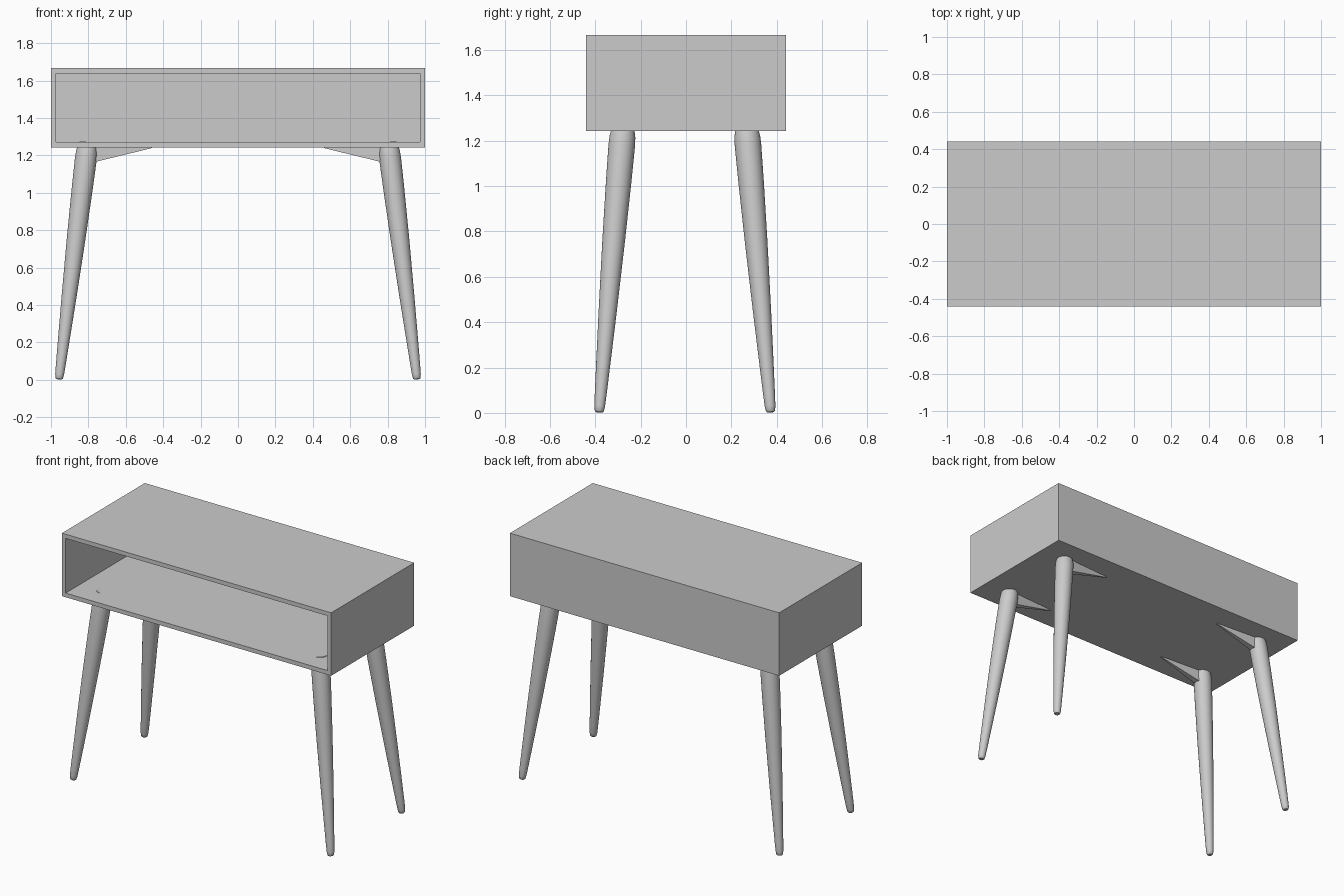
import bpy, bmesh, math
from mathutils import Vector

if "Cube" in bpy.data.objects:
    bpy.data.objects.remove(bpy.data.objects["Cube"])


def make_object(name, bm, y_offset=0.0):
    bmesh.ops.recalc_face_normals(bm, faces=bm.faces)
    mesh = bpy.data.meshes.new(name)
    bm.to_mesh(mesh)
    bm.free()
    obj = bpy.data.objects.new(name, mesh)
    obj.location.y = y_offset
    bpy.context.collection.objects.link(obj)
    return obj


def mirror_four(obj):
    mod = obj.modifiers.new("four_corners", 'MIRROR')
    mod.use_axis = (True, True, False)
    mod.use_clip = False
    mod.use_mirror_merge = False


# Open-fronted box body: inset the front face and push it in to hollow the box
WALL, Z0, Z1, HALF_Y = 0.028, 1.243, 1.666, 0.44
bm = bmesh.new()
bmesh.ops.create_cube(bm, size=1)
for v in bm.verts:
    v.co = Vector((v.co.x * 2, v.co.y * 2 * HALF_Y, (Z0 + Z1) / 2 + v.co.z * (Z1 - Z0)))
bm.normal_update()
front = min(bm.faces, key=lambda f: f.calc_center_median().y)
bmesh.ops.inset_individual(bm, faces=[front], thickness=WALL, use_even_offset=True)
pushed = bmesh.ops.extrude_discrete_faces(bm, faces=[front])["faces"][0]
for v in pushed.verts:
    v.co.y = HALF_Y - WALL
make_object("desk_box", bm)

# Splayed, tapered round legs: rings (height fraction, radius) along a leaning axis
foot, head = Vector((0.957, 0.378, 0.003)), Vector((0.803, 0.271, 1.268))
profile = [(0.0, 0.015), (0.004, 0.020), (0.02, 0.0235), (0.06, 0.026), (0.15, 0.0305),
           (0.35, 0.040), (0.6, 0.050), (0.8, 0.056), (0.93, 0.0585), (0.96, 0.057),
           (0.985, 0.051), (1.0, 0.045)]
SIDES = 32
turn = (head - foot).to_track_quat('Z', 'Y')
bm = bmesh.new()
rings = []
for t, r in profile:
    centre = foot.lerp(head, t)
    rings.append([bm.verts.new(centre + turn @ Vector((r * math.cos(a), r * math.sin(a), 0)))
                  for a in (2 * math.pi * i / SIDES for i in range(SIDES))])
for lo, hi in zip(rings, rings[1:]):
    for i in range(SIDES):
        j = (i + 1) % SIDES
        bm.faces.new((lo[i], lo[j], hi[j], hi[i]))
bm.faces.new(rings[0][::-1])
bm.faces.new(rings[-1])
legs = make_object("legs", bm, -0.005)
mirror_four(legs)
bpy.context.view_layer.objects.active = legs
legs.select_set(True)
bpy.ops.object.shade_smooth_by_angle(angle=math.radians(40))

# Tapered wedge braces running from each leg inward under the box
bm = bmesh.new()
y = 0.278
sections = [(0.80, 1.156, 0.024), (0.46, 1.239, 0.003)]
quads = [[bm.verts.new(c) for c in ((x, y - w, Z0 + 0.004), (x, y + w, Z0 + 0.004),
                                    (x, y + w, z), (x, y - w, z))]
         for x, z, w in sections]
for i in range(4):
    j = (i + 1) % 4
    bm.faces.new((quads[0][i], quads[0][j], quads[1][j], quads[1][i]))
for q in quads:
    bm.faces.new(q)
mirror_four(make_object("leg_braces", bm, -0.003))
